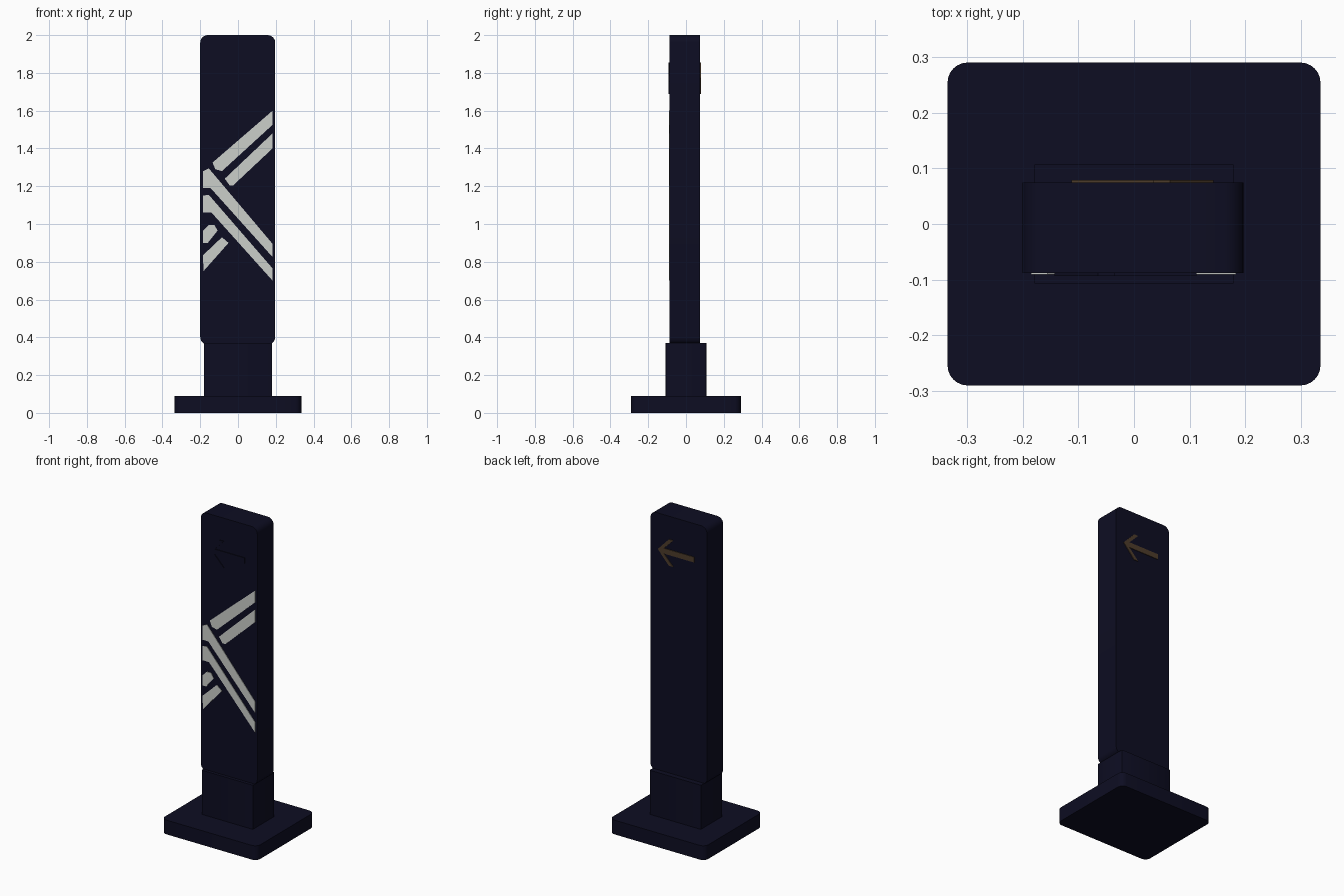
import bpy, bmesh, math

if "Cube" in bpy.data.objects:
    bpy.data.objects.remove(bpy.data.objects["Cube"])


def material(name, rgb):
    m = bpy.data.materials.new(name)
    m.diffuse_color = (*rgb, 1)
    m.use_nodes = True
    m.node_tree.nodes["Principled BSDF"].inputs["Base Color"].default_value = m.diffuse_color
    return m


navy = material("dark navy", (0.004, 0.004, 0.016))
white = material("off white", (0.60, 0.62, 0.59))
bronze = material("dark bronze", (0.075, 0.045, 0.024))


def rounded_rect(x0, x1, y0, y1, r, n=6):
    pts = []
    corners = [(x1 - r, y1 - r), (x0 + r, y1 - r), (x0 + r, y0 + r), (x1 - r, y0 + r)]
    for q, (cx, cy) in enumerate(corners):
        for i in range(n + 1):
            a = math.pi / 2 * (q + i / n)
            pts.append((cx + r * math.cos(a), cy + r * math.sin(a)))
    return pts


def prism(name, outlines, lo, hi, mat, upright=True):
    """Extrude outlines: along y for upright parts, along z otherwise."""
    bm = bmesh.new()
    for outline in outlines:
        place = (lambda u, v, d: (u, d, v)) if upright else (lambda u, v, d: (u, v, d))
        a = [bm.verts.new(place(u, v, lo)) for u, v in outline]
        b = [bm.verts.new(place(u, v, hi)) for u, v in outline]
        bm.faces.new(a)
        bm.faces.new(b[::-1])
        for i in range(len(a)):
            j = (i + 1) % len(a)
            bm.faces.new((a[j], a[i], b[i], b[j]))
    bmesh.ops.recalc_face_normals(bm, faces=bm.faces)
    me = bpy.data.meshes.new(name)
    bm.to_mesh(me)
    bm.free()
    me.materials.append(mat)
    ob = bpy.data.objects.new(name, me)
    bpy.context.collection.objects.link(ob)
    bpy.ops.object.select_all(action='DESELECT')
    ob.select_set(True)
    bpy.context.view_layer.objects.active = ob
    bpy.ops.object.shade_smooth_by_angle(angle=math.radians(30))
    return ob


FRONT, BACK = -0.088, 0.075

# Foot plate, pedestal and upright panel
prism("base_plate", [rounded_rect(-0.335, 0.335, -0.29, 0.29, 0.036)], 0, 0.09, navy, False)
prism("pedestal", [rounded_rect(-0.18, 0.18, -0.108, 0.108, 0.004, 2)], 0.09, 0.37, navy, False)
prism("panel", [rounded_rect(-0.2, 0.197, 0.362, 2.0, 0.04)], FRONT, BACK, navy)

# Diagonal painted stripes on the front
stripes = [
    [(0.183, 1.60), (0.183, 1.525), (-0.085, 1.28), (-0.12, 1.29), (-0.135, 1.325)],
    [(0.183, 1.48), (0.183, 1.40), (-0.025, 1.205), (-0.045, 1.205), (-0.07, 1.24)],
    [(-0.185, 1.28), (-0.155, 1.295), (0.183, 0.895), (0.183, 0.825),
     (-0.145, 1.19), (-0.185, 1.19)],
    [(-0.185, 1.15), (-0.155, 1.155), (0.183, 0.765), (0.183, 0.70),
     (-0.14, 1.06), (-0.185, 1.06)],
    [(-0.185, 0.965), (-0.155, 0.995), (-0.125, 0.995), (-0.108, 0.965),
     (-0.16, 0.90), (-0.185, 0.90)],
    [(-0.185, 0.835), (-0.085, 0.93), (-0.05, 0.90), (-0.183, 0.75)],
]
prism("front_stripes", stripes, FRONT - 0.003, FRONT + 0.001, white)

# Direction arrows, raised on both faces and mirrored on the back
arrow = [(-0.143, 1.773), (-0.065, 1.855), (-0.035, 1.855), (-0.1, 1.789), (0.112, 1.789),
         (0.112, 1.755), (-0.1, 1.755), (-0.035, 1.687), (-0.065, 1.687)]
prism("front_arrow", [arrow], FRONT - 0.005, FRONT + 0.001, navy)
prism("back_arrow", [[(-x, z) for x, z in arrow]], BACK - 0.001, BACK + 0.004, bronze)
